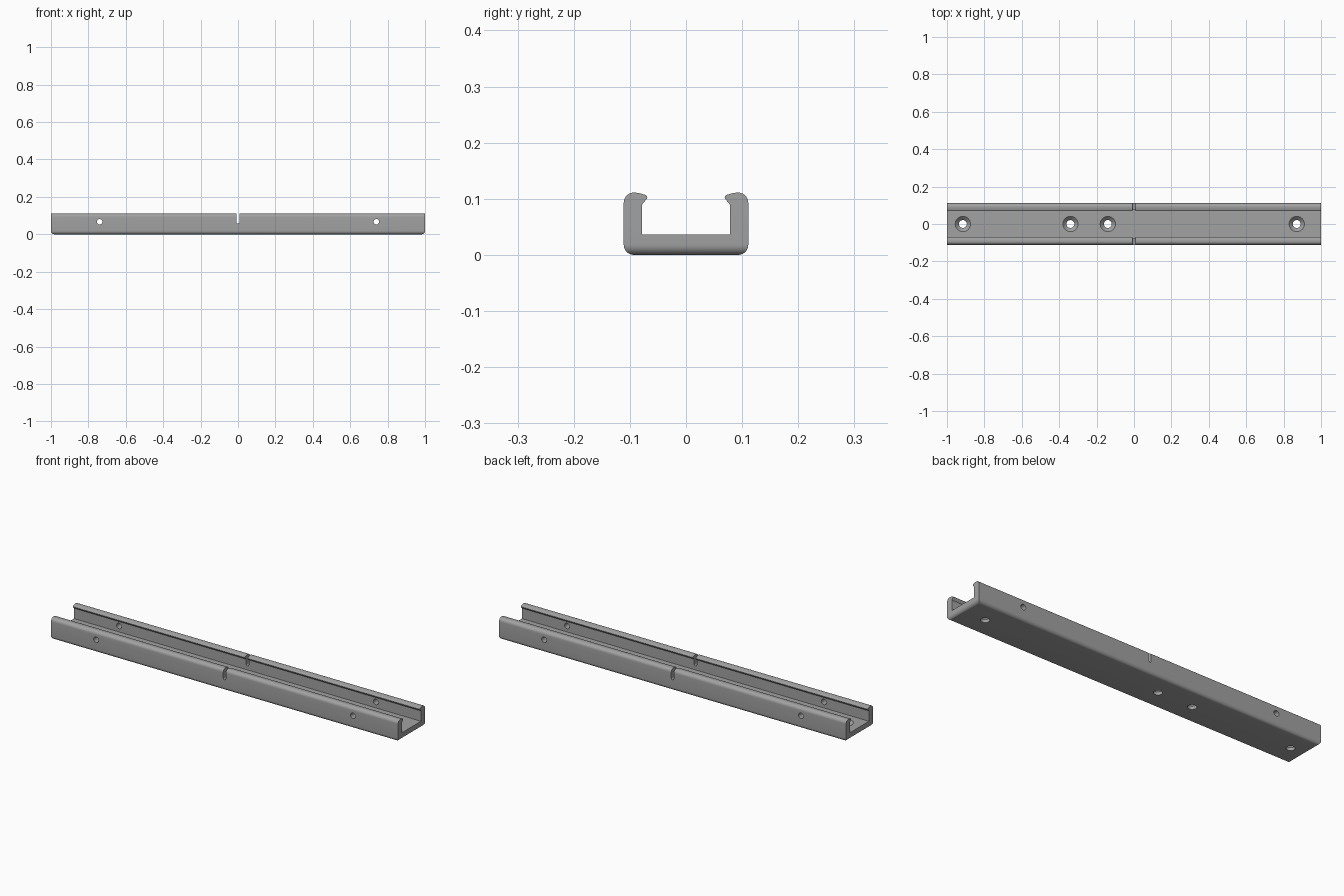
import bpy, bmesh, math
from mathutils import Vector, Matrix

if "Cube" in bpy.data.objects:
    bpy.data.objects.remove(bpy.data.objects["Cube"])

steel = bpy.data.materials.new("mid grey")
steel.diffuse_color = (0.36, 0.36, 0.36, 1)
steel.use_nodes = True
steel.node_tree.nodes["Principled BSDF"].inputs["Base Color"].default_value = steel.diffuse_color


def arc(cx, cy, r, a0, a1, n=8):
    return [(cx + r * math.cos(math.radians(a0 + (a1 - a0) * i / n)),
             cy + r * math.sin(math.radians(a0 + (a1 - a0) * i / n))) for i in range(n + 1)]


def extrude(name, points, axis, half):
    """Extrude a closed profile along x (points are y,z) or along y (points are x,z)."""
    bm = bmesh.new()
    vec = Vector((1, 0, 0)) if axis == "x" else Vector((0, 1, 0))
    place = (lambda a, b: Vector((0, a, b))) if axis == "x" else (lambda a, b: Vector((a, 0, b)))
    face = bm.faces.new([bm.verts.new(place(a, b) - vec * half) for a, b in points])
    out = bmesh.ops.extrude_face_region(bm, geom=[face])
    bmesh.ops.translate(bm, vec=vec * 2 * half,
                        verts=[v for v in out["geom"] if isinstance(v, bmesh.types.BMVert)])
    return finish(name, bm)


def lathe(name, rings, matrix, n=32):
    """Closed solid of revolution about local z from (radius, height) rings."""
    bm = bmesh.new()
    loops = [[bm.verts.new((r * math.cos(2 * math.pi * i / n), r * math.sin(2 * math.pi * i / n), z))
              for i in range(n)] for r, z in rings]
    for a, b in zip(loops, loops[1:]):
        for i in range(n):
            j = (i + 1) % n
            bm.faces.new((a[i], a[j], b[j], b[i]))
    bm.faces.new(loops[0])
    bm.faces.new(loops[-1])
    bm.transform(matrix)
    return finish(name, bm)


def finish(name, bm):
    bmesh.ops.recalc_face_normals(bm, faces=bm.faces)
    mesh = bpy.data.meshes.new(name)
    bm.to_mesh(mesh)
    bm.free()
    mesh.materials.append(steel)
    ob = bpy.data.objects.new(name, mesh)
    bpy.context.collection.objects.link(ob)
    return ob


def boolean(target, cutter, operation):
    mod = target.modifiers.new("cut", "BOOLEAN")
    mod.object, mod.operation, mod.solver = cutter, operation, "EXACT"
    bpy.context.view_layer.objects.active = target
    bpy.ops.object.modifier_apply(modifier=mod.name)
    bpy.data.objects.remove(cutter)


# Channel section: rounded outside, inward hooked lips
W, H, R = 0.111, 0.111, 0.018
half = ([(0, 0)] + arc(W - R, R, R, -90, 0) + arc(W - R, H - R, R, 0, 90)
        + [(0.085, 0.1105)] + arc(0.0735, 0.1025, 0.0045, 105, 220, 5)
        + [(0.078, 0.09), (0.078, 0.036)])
section = half + [(-y, z) for y, z in reversed(half[1:])]
rail = extrude("channel_rail", section, "x", 1.0)

# Rounded lower edges at both ends
E = 0.018
ends = arc(1 - E, E, E, -90, 0) + [(1, 0.2), (-1, 0.2)] + arc(-1 + E, E, E, 180, 270)
boolean(rail, extrude("end_rounding", ends, "y", 0.2), "INTERSECT")

# Countersunk screw holes through the floor
for x in (-0.915, -0.34, -0.14, 0.87):
    rings = [(0.021, -0.05), (0.021, 0.016), (0.041, 0.036), (0.041, 0.06)]
    boolean(rail, lathe("screw_hole", rings, Matrix.Translation((x, 0, 0))), "DIFFERENCE")

# Cross holes through both side walls
for x in (-0.74, 0.74):
    turn = Matrix.Translation((x, 0, 0.067)) @ Matrix.Rotation(math.pi / 2, 4, "X")
    boolean(rail, lathe("side_hole", [(0.0145, -0.2), (0.0145, 0.2)], turn), "DIFFERENCE")

# Round-bottomed slot across both walls at the middle
slot = arc(0, 0.064, 0.0075, 180, 360) + [(0.0075, 0.2), (-0.0075, 0.2)]
boolean(rail, extrude("middle_slot", slot, "y", 0.2), "DIFFERENCE")

# Smooth fillets, keep hard edges
bpy.ops.object.select_all(action="DESELECT")
rail.select_set(True)
bpy.context.view_layer.objects.active = rail
bpy.ops.object.shade_smooth_by_angle(angle=math.radians(28))
